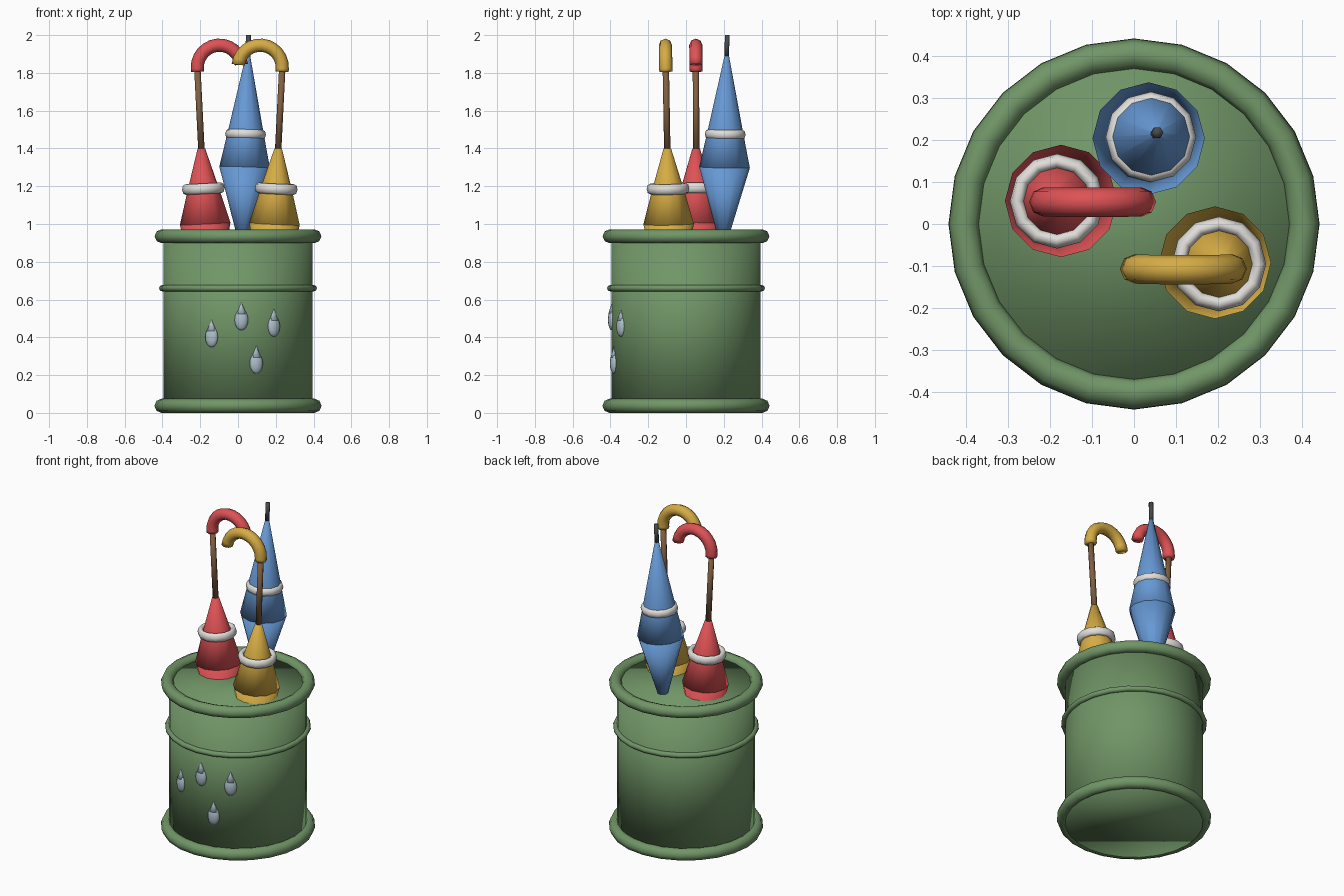
import bpy, bmesh, math
from mathutils import Matrix, Vector

if "Cube" in bpy.data.objects:
    bpy.data.objects.remove(bpy.data.objects["Cube"])


def mat(name, r, g, b):
    m = bpy.data.materials.new(name)
    m.diffuse_color = (r, g, b, 1)
    m.use_nodes = True
    m.node_tree.nodes["Principled BSDF"].inputs["Base Color"].default_value = m.diffuse_color
    return m


GREEN = mat("barrel_green", .165, .305, .136)
RED = mat("red", .73, .084, .091)
YELLOW = mat("yellow", .67, .41, .058)
BLUE = mat("blue", .133, .314, .658)
WHITE = mat("band_white", .75, .73, .70)
BROWN = mat("wood_brown", .22, .115, .053)
DARK = mat("ferrule_grey", .06, .07, .075)
DROP = mat("droplet_blue", .42, .53, .60)
X, Y, Z = Vector((1, 0, 0)), Vector((0, 1, 0)), Vector((0, 0, 1))


def finish(name, bm, material, matrix):
    me = bpy.data.meshes.new(name)
    bm.normal_update()
    bm.to_mesh(me)
    bm.free()
    for p in me.polygons:
        p.use_smooth = True
    me.materials.append(material)
    ob = bpy.data.objects.new(name, me)
    bpy.context.collection.objects.link(ob)
    ob.matrix_world = matrix
    return ob


def skin(name, rings, closed, sides, material, frame=Matrix()):
    """Skin a list of (centre, u, v, radius_u, radius_v) ellipses."""
    bm = bmesh.new()
    loops = []
    for c, u, v, ru, rv in rings:
        loops.append([bm.verts.new(c + u * ru * math.cos(a) + v * rv * math.sin(a))
                      for a in (2 * math.pi * i / sides for i in range(sides))])
    n = len(loops)
    for i in range(n if closed else n - 1):
        a, b = loops[i], loops[(i + 1) % n]
        for j in range(sides):
            k = (j + 1) % sides
            bm.faces.new((a[j], b[j], b[k], a[k]))
    if not closed:
        bm.faces.new(loops[0])
        bm.faces.new(loops[-1])
    bmesh.ops.recalc_face_normals(bm, faces=bm.faces)
    return finish(name, bm, material, frame)


def lathe(name, profile, sides, material, frame=Matrix()):
    """Capped round part from (radius, height) points."""
    return skin(name, [(Z * z, X, Y, r, r) for r, z in profile], False, sides, material, frame)


def torus(name, z, major, minor, half_height, segs, sides, material, frame=Matrix()):
    rings = []
    for i in range(segs):
        a = 2 * math.pi * i / segs
        u = X * math.cos(a) + Y * math.sin(a)
        rings.append((u * major + Z * z, u, Z, minor, half_height))
    return skin(name, rings, True, sides, material, frame)


def tilted(x, y, z, tx, ty):
    q = Z.rotation_difference(Vector((tx, ty, 1)))
    return Matrix.Translation((x, y, z)) @ q.to_matrix().to_4x4()


# Barrel with its hoops
lathe("barrel_body", [(.395, .004), (.395, .94)], 32, GREEN)
torus("barrel_bottom_rim", .0375, .405, .0375, .0375, 24, 8, GREEN)
torus("barrel_top_rim", .935, .405, .0365, .0365, 24, 8, GREEN)
torus("barrel_middle_hoop", .66, .401, .017, .017, 24, 8, GREEN)


# Umbrellas standing handle up
def umbrella(label, material, frame, side):
    lathe(label + "_canopy_lower", [(.02, -.5), (.134, 0)], 12, material, frame)
    lathe(label + "_canopy_upper", [(.134, 0), (.083, .185), (.02, .4)], 12, material, frame)
    torus(label + "_band", .187, .095, .018, .028, 12, 8, WHITE, frame)
    lathe(label + "_shaft", [(.017, .38), (.017, .83)], 8, BROWN, frame)
    R, top = .117, .825
    rings = [(Z * .808, X * -side, Y, .035, .035)]
    for i in range(13):
        a = math.radians(176 * i / 12)
        u = X * side * -math.cos(a) + Z * math.sin(a)
        rings.append((X * side * R + Z * top + u * R, u, Y, .035, .035))
    skin(label + "_handle", rings, False, 8, material, frame)


umbrella("red_umbrella", RED, tilted(-.174, .055, 1, -.05, -.003), 1)
umbrella("yellow_umbrella", YELLOW, tilted(.193, -.092, 1, .05, -.018), -1)

# Umbrella standing tip up
f = tilted(.035, .204, 1.3, .03, .02)
lathe("blue_umbrella_canopy_lower", [(.02, -.4), (.134, 0)], 12, BLUE, f)
lathe("blue_umbrella_canopy_upper", [(.134, 0), (.097, .175), (.01, .6)], 12, BLUE, f)
torus("blue_umbrella_band", .175, .09, .018, .026, 12, 8, WHITE, f)
lathe("blue_umbrella_ferrule", [(.014, .59), (.014, .70)], 6, DARK, f)

# Water droplets on the barrel front
for i, (x, z) in enumerate([(-.14, .402), (.018, .492), (.19, .458), (.097, .262)]):
    a = math.asin(x / .393)
    frame = Matrix.Translation((x, -.393 * math.cos(a), z)) @ Matrix.Rotation(a, 4, 'Z')
    bm = bmesh.new()
    bmesh.ops.create_uvsphere(bm, u_segments=12, v_segments=8, radius=1)
    bmesh.ops.scale(bm, verts=bm.verts, vec=(.036, .021, .055))
    finish(f"droplet_{i + 1}", bm, DROP, frame)
    lathe(f"droplet_tip_{i + 1}", [(.027, .032), (.001, .092)], 8, DROP,
          frame @ Matrix.Diagonal((1, .7, 1, 1)))
